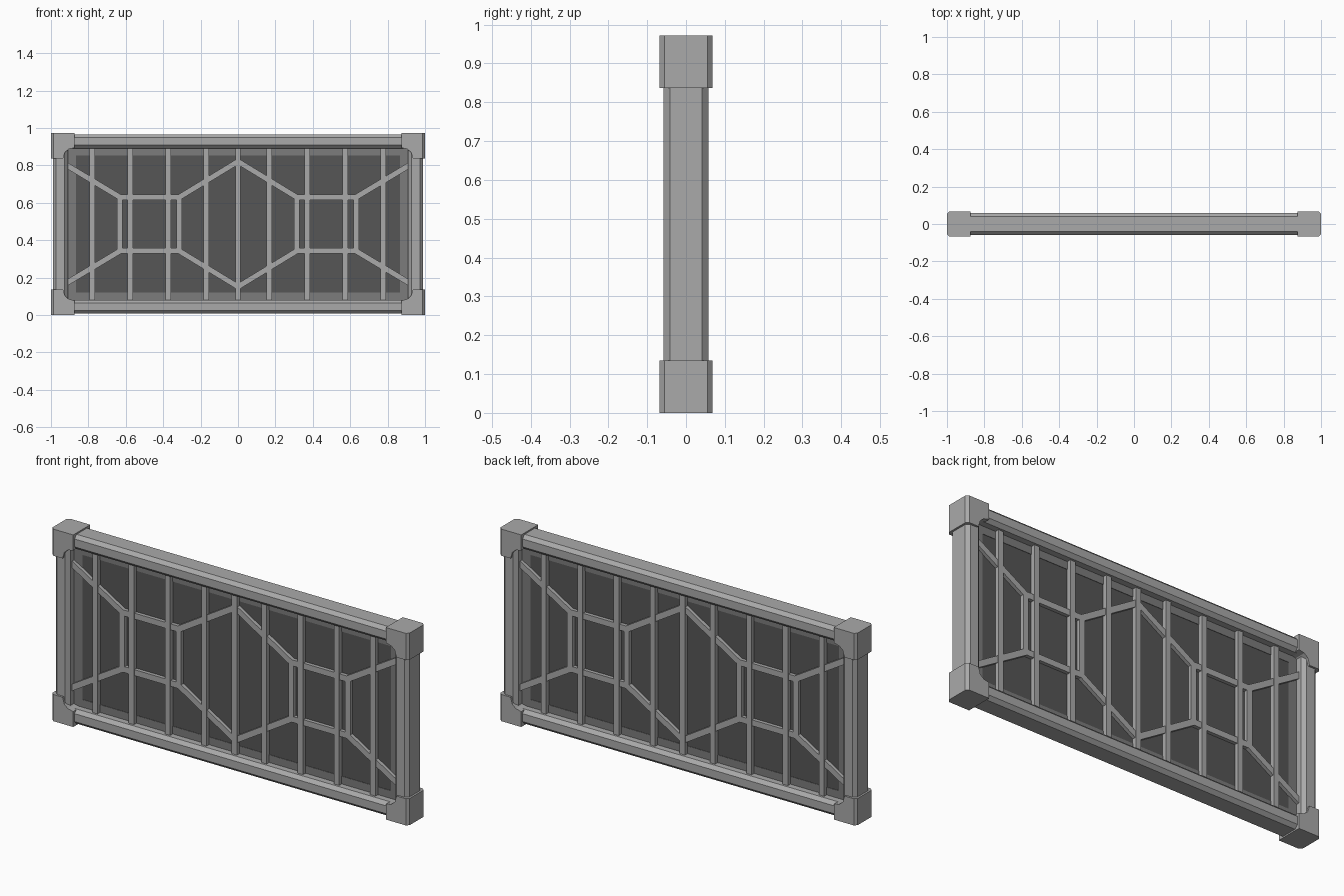
import bpy, bmesh, math
from mathutils import Vector, Matrix

if "Cube" in bpy.data.objects:
    bpy.data.objects.remove(bpy.data.objects["Cube"])

H = 0.972          # overall height
MID = H / 2


def material(name, v):
    m = bpy.data.materials.new(name)
    m.diffuse_color = (v, v, v, 1)
    m.use_nodes = True
    m.node_tree.nodes["Principled BSDF"].inputs["Base Color"].default_value = m.diffuse_color
    return m


FRAME = material("frame_grey", 0.40)
BORDER = material("border_grey", 0.20)
PANE = material("pane_dark_grey", 0.093)


def finish(name, bm, mat):
    bmesh.ops.recalc_face_normals(bm, faces=bm.faces)
    me = bpy.data.meshes.new(name)
    bm.to_mesh(me)
    bm.free()
    ob = bpy.data.objects.new(name, me)
    me.materials.append(mat)
    bpy.context.collection.objects.link(ob)
    return ob


def box(name, centre, size, mat, angle=0.0, chamfer=0.0, axis=0):
    """Box turned about y; chamfer cuts only the edges running along axis."""
    bm = bmesh.new()
    bmesh.ops.create_cube(bm, size=1)
    bmesh.ops.scale(bm, vec=size, verts=bm.verts)
    if chamfer:
        long_edges = [e for e in bm.edges
                      if abs((e.verts[0].co - e.verts[1].co)[axis]) > 1e-4]
        bmesh.ops.bevel(bm, geom=long_edges, offset=chamfer, segments=1, affect='EDGES')
    bm.transform(Matrix.Translation(centre) @ Matrix.Rotation(angle, 4, 'Y'))
    return finish(name, bm, mat)


def strut(name, p, q, width=0.03, depth=0.052):
    """Lattice bar between two (x, z) points, on both sides of the pane."""
    dx, dz = q[0] - p[0], q[1] - p[1]
    length = math.hypot(dx, dz) + width * 0.5
    box(name, ((p[0] + q[0]) / 2, 0, (p[1] + q[1]) / 2),
        (length, depth, width), FRAME, -math.atan2(dz, dx))


def corner_cap(name, sx, top):
    """Corner block with a scooped inner corner and chamfered outer edges."""
    outline = [(1, 0), (0.875, 0), (0.875, 0.078), (0.905, 0.085),
               (0.925, 0.102), (0.935, 0.135), (1, 0.135)]
    bm = bmesh.new()
    face = bm.faces.new([bm.verts.new((x, -0.068, z)) for x, z in outline])
    ext = bmesh.ops.extrude_face_region(bm, geom=[face])
    bmesh.ops.translate(bm, vec=(0, 0.136, 0),
                        verts=[v for v in ext["geom"] if isinstance(v, bmesh.types.BMVert)])
    outer = [e for e in bm.edges
             if all(v.co.x > 0.99 for v in e.verts)
             and abs(e.verts[0].co.z - e.verts[1].co.z) > 0.1]
    bmesh.ops.bevel(bm, geom=outer, offset=0.013, segments=1, affect='EDGES')
    for v in bm.verts:
        v.co.x *= sx
        if top:
            v.co.z = H - v.co.z
    finish(name, bm, FRAME)


# Outer frame: rails, posts and corner caps
for label, z in (("bottom", 0.044), ("top", H - 0.044)):
    box(label + "_rail", (0, 0, z), (1.86, 0.116, 0.074), FRAME, chamfer=0.017, axis=0)
for label, s in (("left", -1), ("right", 1)):
    box(label + "_post", (s * 0.95, 0, MID), (0.08, 0.116, 0.86), FRAME, chamfer=0.017, axis=2)
    corner_cap(label + "_bottom_cap", s, False)
    corner_cap(label + "_top_cap", s, True)

# Pane and the lighter border around it
box("pane", (0, 0, MID), (1.76, 0.016, 0.75), PANE)
for label, s in (("lower", -1), ("upper", 1)):
    box(label + "_border", (0, 0, MID + s * 0.391), (1.84, 0.02, 0.05), BORDER)
for label, s in (("left", -1), ("right", 1)):
    box(label + "_border", (s * 0.892, 0, MID), (0.054, 0.02, 0.74), BORDER)

# Upright bars
for x in (-0.78, -0.577, -0.373, -0.17, 0, 0.167, 0.37, 0.573, 0.776):
    box("upright_bar", (x, 0, MID), (0.029, 0.06, 0.83), FRAME)

# Hexagonal lattice, mirrored left to right and top to bottom
for sx in (-1, 1):
    for sz in (-1, 1):
        path = [(0, 0.335), (0.315, 0.143), (0.63, 0.143), (0.92, 0.317)]
        pts = [(sx * x, MID + sz * z) for x, z in path]
        for p, q in zip(pts, pts[1:]):
            strut("lattice_bar", p, q)
    for x in (0.315, 0.632):
        strut("lattice_upright", (sx * x, MID - 0.143), (sx * x, MID + 0.143))
